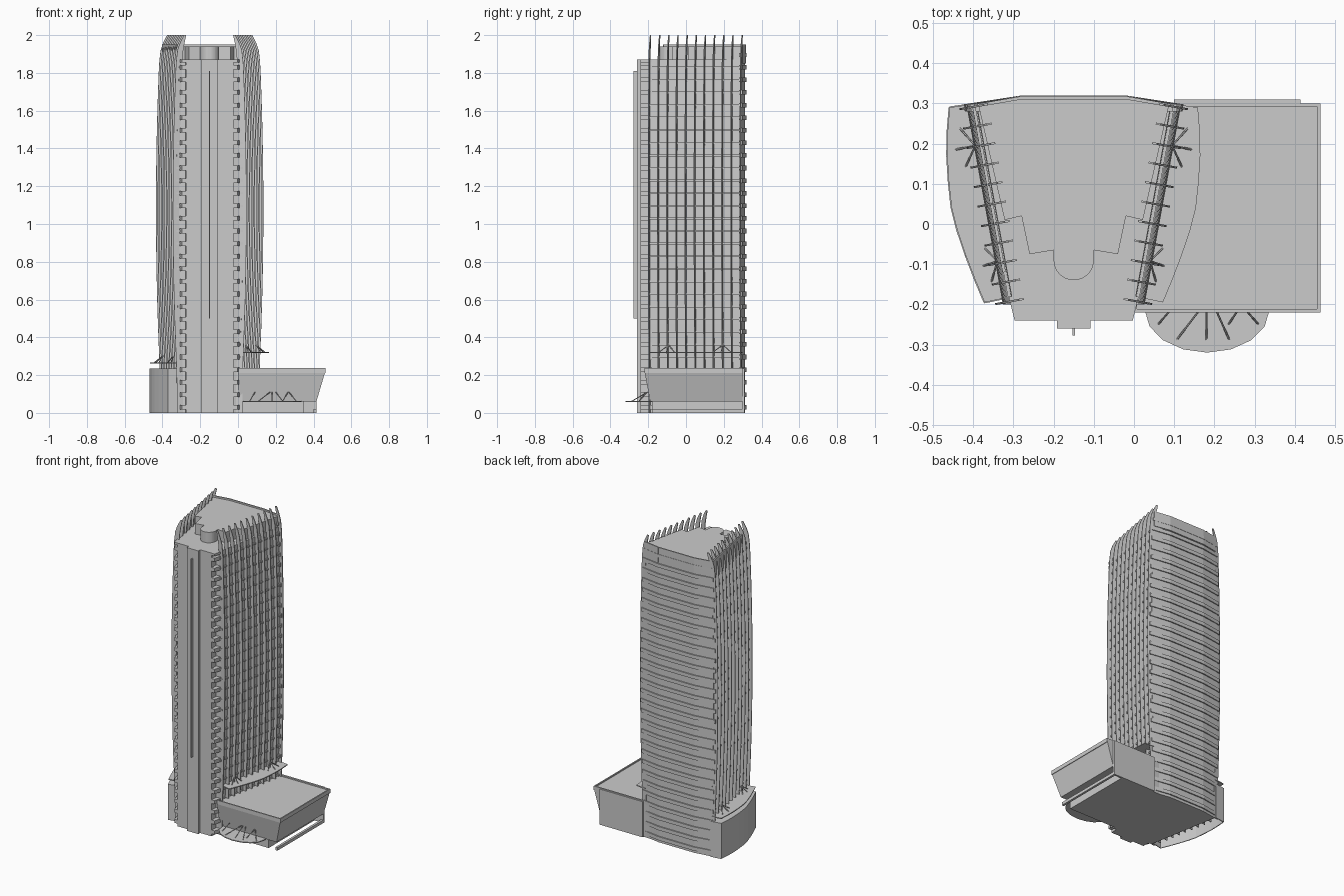
import bpy, bmesh, math
from mathutils import Vector

if "Cube" in bpy.data.objects:
    bpy.data.objects.remove(bpy.data.objects["Cube"])

CX = -0.15            # tower axis
PITCH = 0.0667        # storey height
FLOORS = [1.83 - k * PITCH for k in range(28)]


def facade(y):        # half width of the slanted side facade
    return 0.25 + 0.183 * (y - 0.30)


def bulge(z):         # side facades swell at mid height
    return 0.022 * max(0.0, 1 - ((z - 1.08) / 0.88) ** 2)


def build(name, solids):
    """Each solid is a list of rings (same point count) lofted and capped."""
    bm = bmesh.new()
    for rings in solids:
        vs = [[bm.verts.new(p) for p in r] for r in rings]
        n = len(vs[0])
        for a, b in zip(vs, vs[1:]):
            for i in range(n):
                j = (i + 1) % n
                bm.faces.new((a[i], a[j], b[j], b[i]))
        bm.faces.new(vs[0][::-1])
        bm.faces.new(vs[-1])
    bmesh.ops.recalc_face_normals(bm, faces=bm.faces)
    me = bpy.data.meshes.new(name)
    bm.to_mesh(me)
    bm.free()
    ob = bpy.data.objects.new(name, me)
    bpy.context.collection.objects.link(ob)
    return ob


def prism(pts, z0, z1):
    return [[(x, y, z0) for x, y in pts], [(x, y, z1) for x, y in pts]]


def box(x0, x1, y0, y1, z0, z1):
    return prism([(x0, y0), (x1, y0), (x1, y1), (x0, y1)], z0, z1)


def sym(half):        # half outline (u, y) front to back -> full outline
    return [(CX + u, y) for u, y in half] + [(CX - u, y) for u, y in half[::-1]]


def side(s, pts):
    return [(CX + s * u, y) for u, y in pts]


def wall(a, b, t, z0, z1):
    a, b = Vector(a), Vector(b)
    d = (b - a).normalized()
    n = Vector((-d.y, d.x)) * t / 2
    return prism([a - n, b - n, b + n, a + n], z0, z1)


def rod(a, b, r=0.0025):
    a, b = Vector(a), Vector(b)
    q = (b - a).to_track_quat('Z', 'Y')
    ring = [q @ Vector((r * math.cos(i * math.pi / 3), r * math.sin(i * math.pi / 3), 0)) for i in range(6)]
    return [[a + v for v in ring], [b + v for v in ring]]


# Tower body with swelling sides
def body_half(z):
    b = bulge(z) - 0.012
    return [(0.125, -0.24), (0.127, -0.195), (facade(-0.19) + b, -0.19),
            (facade(0.295) + b, 0.295), (0.13, 0.312)]


levels = [1.87 * i / 16 for i in range(17)]
build("tower_body", [[[(x, y, z) for x, y in sym(body_half(z))] for z in levels]])

# Raised roof block with the stepped front and round bay
arc = [(0.05 * math.cos(t), -0.09 - 0.05 * math.sin(t))
       for t in [math.pi / 2 - i * math.pi / 2 / 8 for i in range(9)]]
roof_half = arc[1:] + [(0.05, -0.065), (0.11, -0.075), (0.13, 0.02), (0.172, 0.01),
                       (0.237, 0.295), (0.13, 0.312)]
roof = sym(roof_half)
build("roof_block", [prism(roof, 1.87, 1.94)])
build("roof_back_parapet", [wall(a, b, 0.008, 1.85, 1.95) for a, b in (
    [(CX - 0.24, 0.295), (CX - 0.13, 0.314)], [(CX - 0.13, 0.314), (CX + 0.13, 0.314)],
    [(CX + 0.13, 0.314), (CX + 0.24, 0.295)])])

# Front centre strip and its mast
build("front_strip", [box(CX - 0.042, CX + 0.042, -0.26, -0.2, 0, 1.87)])
build("front_mast", [box(CX - 0.003, CX + 0.003, -0.277, -0.255, 0.5, 1.81)])

# Storey lines, back ledges and corner balconies
plates, ledges, balconies = [], [], []
for z in FLOORS:
    b = bulge(z)
    plates.append(prism(sym([(facade(-0.2) + b - 0.004, -0.2), (facade(0.29) + b - 0.004, 0.29)]),
                        z - 0.005, z + 0.005))
    f = facade(0.295) + b
    ledges.append(prism(sym([(f, 0.28), (f + 0.002, 0.298), (0.13, 0.32)]), z - 0.012, z + 0.012))
    for s in (-1, 1):
        balconies.append(prism(side(s, [(0.11, -0.24), (0.147, -0.24), (0.162, -0.18), (0.11, -0.18)]),
                               z - 0.012, z + 0.012))
build("storey_lines", plates)
build("back_ledges", ledges + [prism(sym([(0.246, 0.28), (0.248, 0.298), (0.13, 0.32)]), 1.885, 1.905)])
build("corner_balconies", balconies)
build("front_roof_slab", [prism(sym([(0.147, -0.24), (0.162, -0.18)]), 1.855, 1.87)])

# Vertical fins, hooked inwards at the top
nrm = Vector((1, -0.183)).normalized()
tan = Vector((0.183, 1)).normalized() * 0.0025
prof = [(-0.02 + bulge(z), 0.014 + bulge(z), z) for z in [1.8 * i / 12 for i in range(13)]]
prof += [(-0.014, 0.018, 1.86), (-0.02, 0.011, 1.92), (-0.027, -0.003, 1.96), (-0.036, -0.024, 2.0)]
fins = []
for s in (-1, 1):
    for k in range(11):
        y = -0.193 + k * 0.0485
        base = Vector((facade(y), y))
        rings = []
        for d0, d1, z in prof:
            p, q = base + nrm * d0, base + nrm * d1
            rings.append([(CX + s * v.x, v.y, z) for v in (p - tan, q - tan, q + tan, p + tan)])
        fins.append(rings)
build("side_fins", fins)

# Screen panel at the top of the left side
build("left_screen_panel", [wall((CX - facade(-0.12), -0.12), (CX - facade(0.29), 0.29), 0.008, 1.84, 1.95)])

# Curved side canopies with fanned stays
curve = [(0.222, -0.195), (0.245, -0.14), (0.268, -0.08), (0.29, -0.015), (0.304, 0.04),
         (0.311, 0.105), (0.315, 0.17), (0.314, 0.23), (0.309, 0.29)]
outline = [(0.15, -0.18)] + curve + [(0.24, 0.30)]
for s, zc, label in ((-1, 0.265, "left"), (1, 0.32, "right")):
    build(label + "_canopy", [prism(side(s, outline), zc - 0.003, zc + 0.003)])
    rods = []
    for apex, ends in (((0.245, 0.195), [(0.285, 0.24), (0.295, 0.185), (0.27, 0.14)]),
                       ((0.19, -0.092), [(0.222, -0.06), (0.226, -0.105), (0.205, -0.145)])):
        for e in ends:
            rods.append(rod((CX + s * apex[0], apex[1], zc + 0.04), (CX + s * e[0], e[1], zc)))
    build(label + "_canopy_stays", rods)

# Left podium: hollow curved wall and roof
pts = side(-1, outline)
build("left_podium_wall", [wall(a, b, 0.005, 0, 0.235) for a, b in zip(pts, pts[1:])])
build("left_podium_roof", [prism(pts, 0.225, 0.235)])


# Right podium leaning outwards, with a shallow roof rim
def podium_ring(x1, y0, y1, z):
    return [(0.0, y0, z), (x1, y0, z), (x1, y1, z), (0.0, y1, z)]


build("right_podium", [[podium_ring(0.415, -0.19, 0.30, 0.06), podium_ring(0.46, -0.218, 0.30, 0.212),
                        podium_ring(0.464, -0.22, 0.30, 0.212), podium_ring(0.464, -0.22, 0.30, 0.238),
                        [(0.008, -0.212, 0.238), (0.456, -0.212, 0.238), (0.456, 0.292, 0.238), (0.008, 0.292, 0.238)],
                        [(0.008, -0.212, 0.23), (0.456, -0.212, 0.23), (0.456, 0.292, 0.23), (0.008, 0.292, 0.23)]]])
build("right_podium_base", [box(0.0, 0.35, -0.18, 0.30, 0, 0.06)])
build("right_podium_back_wall", [box(0.10, 0.415, 0.298, 0.31, 0, 0.235)])
build("right_ground_bar", [box(0.40, 0.415, -0.18, 0.30, 0, 0.02)])

# Entrance canopy: half ellipse with stays
ell = [(0.182 + 0.155 * math.cos(t), -0.215 - 0.105 * math.sin(t))
       for t in [i * math.pi / 8 for i in range(9)]]
ell = [(ell[0][0], -0.18)] + ell + [(ell[-1][0], -0.18)]
build("entrance_canopy", [prism(ell, 0.057, 0.063)])
stays = [((0.09, -0.215), (0.06, -0.25)), ((0.17, -0.205), (0.105, -0.29)), ((0.18, -0.205), (0.18, -0.29)),
         ((0.2, -0.205), (0.238, -0.29)), ((0.265, -0.205), (0.235, -0.25)), ((0.27, -0.205), (0.31, -0.25))]
build("entrance_canopy_stays", [rod((a[0], a[1], 0.11), (b[0], b[1], 0.06)) for a, b in stays])
